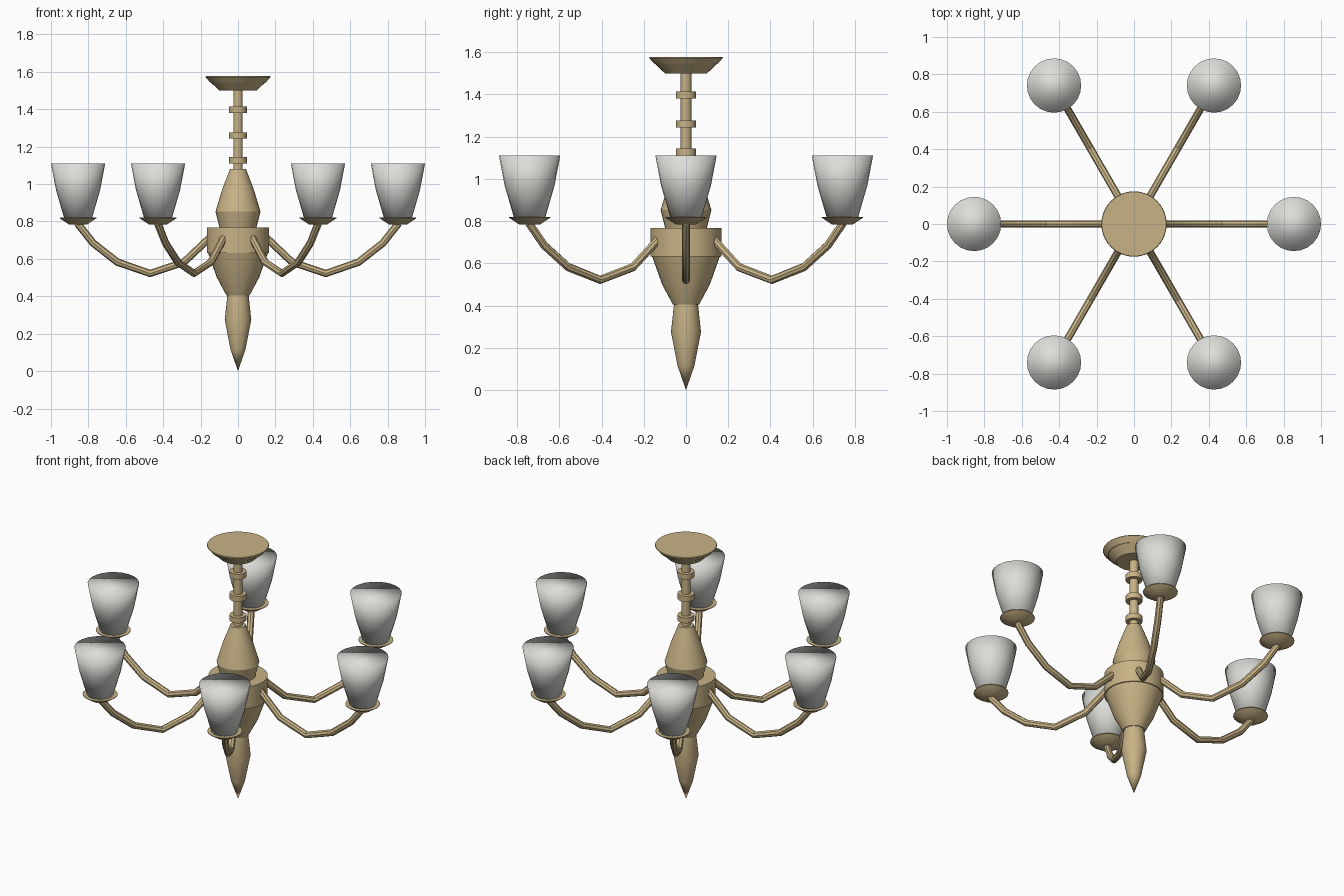
import bpy, bmesh, math

if "Cube" in bpy.data.objects:
    bpy.data.objects.remove(bpy.data.objects["Cube"])

def material(name, rgb):
    m = bpy.data.materials.new(name)
    m.diffuse_color = (*rgb, 1)
    m.use_nodes = True
    m.node_tree.nodes["Principled BSDF"].inputs["Base Color"].default_value = m.diffuse_color
    return m

BRASS = material("antique_brass", (0.58, 0.45, 0.24))
GLASS = material("frosted_glass", (0.72, 0.72, 0.69))

def lathe(name, profile, mat, segs=32, loc=(0, 0, 0), smooth=35):
    """Closed solid of revolution from (radius, height) points, bottom to top."""
    bm = bmesh.new()
    rings = []
    for r, z in profile:
        n = 1 if r == 0 else segs
        rings.append([bm.verts.new((r * math.cos(2 * math.pi * i / segs),
                                    r * math.sin(2 * math.pi * i / segs), z))
                      for i in range(n)])
    for a, b in zip(rings, rings[1:]):
        for i in range(segs):
            j = (i + 1) % segs
            if len(a) == 1:
                bm.faces.new((a[0], b[j], b[i]))
            else:
                bm.faces.new((a[i], a[j], b[j], b[i]))
    for ring in (rings[0], rings[-1]):
        if len(ring) > 1:
            bm.faces.new(ring)
    bmesh.ops.recalc_face_normals(bm, faces=bm.faces)
    me = bpy.data.meshes.new(name)
    bm.to_mesh(me)
    bm.free()
    ob = bpy.data.objects.new(name, me)
    ob.location = loc
    me.materials.append(mat)
    bpy.context.collection.objects.link(ob)
    finish(ob, smooth)
    return ob

def finish(ob, angle):
    bpy.ops.object.select_all(action='DESELECT')
    ob.select_set(True)
    bpy.context.view_layer.objects.active = ob
    if ob.type == 'CURVE':
        bpy.ops.object.convert(target='MESH')
    bpy.ops.object.shade_smooth_by_angle(angle=math.radians(angle))

# central column
lathe("finial", [(0, 0), (0.04, 0.115), (0.071, 0.275), (0.057, 0.405)], BRASS, smooth=20)
lathe("bowl", [(0.062, 0.405), (0.113, 0.5), (0.16, 0.632)], BRASS, smooth=20)
lathe("hub", [(0.167, 0.632), (0.167, 0.767)], BRASS)
lathe("urn", [(0.098, 0.765), (0.12, 0.853), (0.085, 0.97), (0.043, 1.08)], BRASS, smooth=20)
lathe("stem", [(0.025, 1.07), (0.025, 1.51)], BRASS, 20)
for z in (1.127, 1.26, 1.397):
    lathe("stem_collar", [(0.047, z - 0.017), (0.047, z + 0.017)], BRASS, 24)

# ceiling canopy
lathe("canopy_lower", [(0.1, 1.5), (0.145, 1.543)], BRASS)
lathe("canopy_plate", [(0.148, 1.543), (0.175, 1.573), (0.172, 1.577)], BRASS)

# six arms, each with a saucer and a shade
PATH = [(0.13, 0.735), (0.165, 0.70), (0.29, 0.582), (0.47, 0.522),
        (0.645, 0.583), (0.775, 0.685), (0.858, 0.79)]
REACH = 0.855
for k in range(6):
    a = math.radians(60 * k)
    c, s = math.cos(a), math.sin(a)
    cu = bpy.data.curves.new("arm", 'CURVE')
    cu.dimensions = '3D'
    cu.bevel_depth = 0.02
    cu.bevel_resolution = 2
    cu.use_fill_caps = True
    sp = cu.splines.new('POLY')
    sp.points.add(len(PATH) - 1)
    for p, (r, z) in zip(sp.points, PATH):
        p.co = (r * c, r * s, z, 1)
    cu.materials.append(BRASS)
    arm = bpy.data.objects.new("arm", cu)
    bpy.context.collection.objects.link(arm)
    finish(arm, 35)
    spot = (REACH * c, REACH * s, 0)
    lathe("saucer", [(0.05, 0.785), (0.098, 0.817), (0.098, 0.82)], BRASS, 24, spot)
    lathe("shade", [(0.075, 0.82), (0.118, 0.968), (0.145, 1.11)],
          GLASS, 24, spot, smooth=180)
